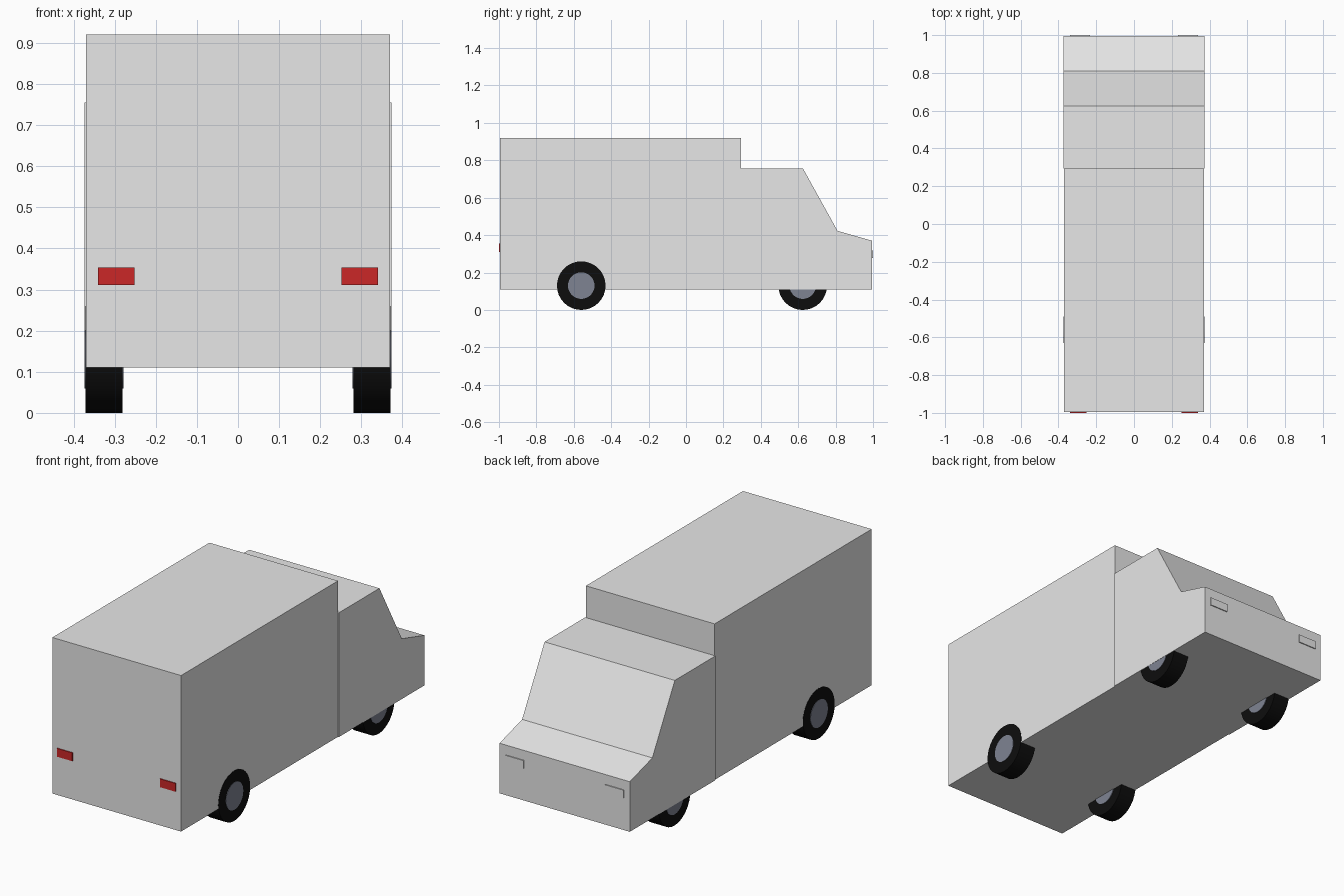
import bpy
import bmesh
from math import radians
from mathutils import Matrix

cube = bpy.data.objects.get("Cube")
if cube:
    bpy.data.objects.remove(cube, do_unlink=True)


def material(name, r, g, b):
    m = bpy.data.materials.new(name)
    m.use_nodes = True
    m.diffuse_color = (r, g, b, 1)
    m.node_tree.nodes["Principled BSDF"].inputs["Base Color"].default_value = (r, g, b, 1)
    return m


body_grey = material("body_grey", 0.8, 0.8, 0.8)
tyre_black = material("tyre_black", 0.004, 0.004, 0.004)
hub_grey = material("hub_grey", 0.21, 0.23, 0.29)
lamp_red = material("lamp_red", 0.6, 0.02, 0.02)


def finish(name, bm, mat):
    bmesh.ops.recalc_face_normals(bm, faces=bm.faces)
    mesh = bpy.data.meshes.new(name)
    bm.to_mesh(mesh)
    bm.free()
    mesh.materials.append(mat)
    obj = bpy.data.objects.new(name, mesh)
    bpy.context.collection.objects.link(obj)
    return obj


def extruded(name, profile, x0, x1, mat):
    """Extrude a (y, z) side profile from x0 to x1."""
    bm = bmesh.new()
    face = bm.faces.new([bm.verts.new((x0, y, z)) for y, z in profile])
    new = bmesh.ops.extrude_face_region(bm, geom=[face])["geom"]
    verts = [v for v in new if isinstance(v, bmesh.types.BMVert)]
    bmesh.ops.translate(bm, verts=verts, vec=(x1 - x0, 0, 0))
    return finish(name, bm, mat)


def block(name, x0, x1, y0, y1, z0, z1, mat):
    return extruded(name, [(y0, z0), (y1, z0), (y1, z1), (y0, z1)], x0, x1, mat)


def disc(name, x0, x1, y, z, radius, mat):
    """Cylinder lying along x."""
    bm = bmesh.new()
    place = Matrix.Translation(((x0 + x1) / 2, y, z)) @ Matrix.Rotation(radians(90), 4, "Y")
    bmesh.ops.create_cone(bm, cap_ends=True, segments=32, radius1=radius,
                          radius2=radius, depth=abs(x1 - x0), matrix=place)
    obj = finish(name, bm, mat)
    bpy.ops.object.select_all(action="DESELECT")
    obj.select_set(True)
    bpy.context.view_layer.objects.active = obj
    bpy.ops.object.shade_smooth_by_angle(angle=radians(30))


# Cargo box and slightly wider cab
FLOOR, JOIN, END = 0.11, 0.293, 0.995
block("cargo_box", -0.3695, 0.3695, -END, JOIN, FLOOR, 0.92, body_grey)
cab_profile = [(JOIN, FLOOR), (END, FLOOR), (END, 0.37),
               (0.81, 0.423), (0.626, 0.755), (JOIN, 0.755)]
extruded("cab", cab_profile, -0.374, 0.374, body_grey)

# Wheels and lamps on both sides
for side, s in (("left", 1), ("right", -1)):
    for axle, y in (("box", -0.56), ("cab", 0.624)):
        disc(f"{side}_{axle}_tyre", s * 0.281, s * 0.371, y, 0.13, 0.13, tyre_black)
        disc(f"{side}_{axle}_hub", s * 0.278, s * 0.373, y, 0.13, 0.071, hub_grey)
    block(f"{side}_tail_lamp", s * 0.252, s * 0.34, -1.0, -END, 0.311, 0.354, lamp_red)
    block(f"{side}_headlamp", s * 0.234, s * 0.34, END, 1.0, 0.277, 0.319, body_grey)
